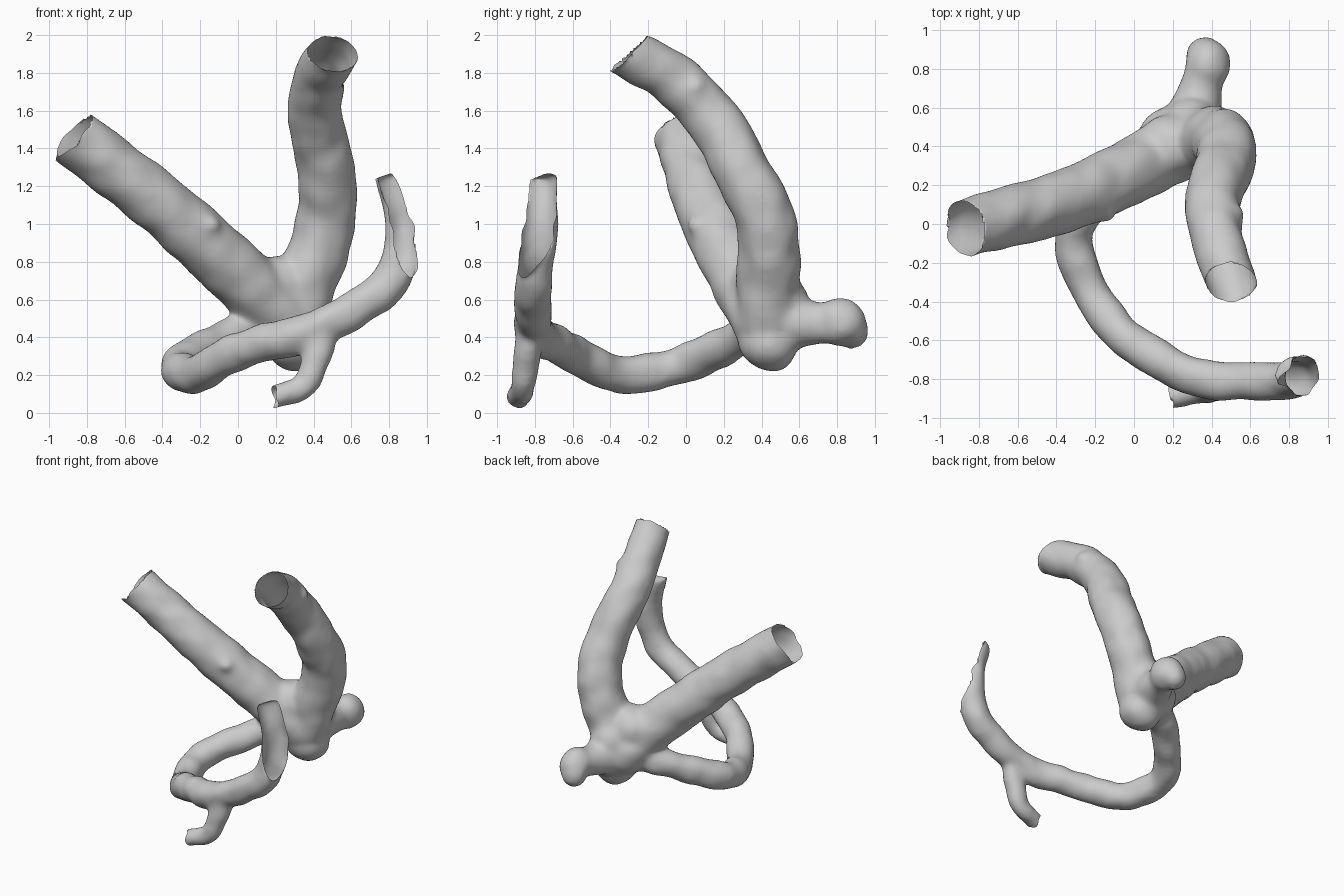
import bpy, bmesh
from mathutils import Vector, noise

if "Cube" in bpy.data.objects:
    bpy.data.objects.remove(bpy.data.objects["Cube"])

parts, ends = [], []


def spline(pts, n=7):
    """Catmull-Rom samples through the points."""
    p = [2 * pts[0] - pts[1]] + pts + [2 * pts[-1] - pts[-2]]
    out = []
    for a, b, c, d in zip(p, p[1:], p[2:], p[3:]):
        for i in range(n):
            t = i / n
            out.append((2 * b + (c - a) * t + (2 * a - 5 * b + 4 * c - d) * t * t
                        + (3 * b - a - 3 * c + d) * t ** 3) / 2)
    return out + [p[-2]]


def tube(name, r0, r1, *pts, opened=True, tilt=None):
    """Tapered tube; its first point is an open end, cut square unless tilted."""
    path = spline([Vector(q) for q in pts])
    if opened:
        out = (path[0] - path[1]).normalized()
        cut = Vector(tilt).normalized() if tilt else out
        ends.append((path[0], cut, r0 * 2.1))
        path.insert(0, path[0] + out * r0)
    cu = bpy.data.curves.new(name, 'CURVE')
    cu.dimensions = '3D'
    cu.bevel_depth = 1
    cu.bevel_resolution = 6
    cu.use_fill_caps = True
    s = cu.splines.new('POLY')
    s.points.add(len(path) - 1)
    for i, (q, v) in enumerate(zip(s.points, path)):
        q.co = (*v, 1)
        q.radius = r0 + (r1 - r0) * i / (len(path) - 1)
    ob = bpy.data.objects.new(name, cu)
    bpy.context.collection.objects.link(ob)
    parts.append(ob)


def ball(name, r, *loc, stretch=1):
    bpy.ops.mesh.primitive_uv_sphere_add(segments=24, ring_count=16, radius=r, location=loc)
    ob = bpy.context.object
    ob.name = name
    ob.scale.x = stretch
    parts.append(ob)


# wide left branch
tube("left_branch", .147, .175, (-.87, -.02, 1.46), (-.3, .14, 1.01), (.27, .42, .48))
# tall branch curving forward
tube("tall_branch", .128, .168, (.5, -.305, 1.9), (.43, -.08, 1.78), (.41, .14, 1.56),
     (.47, .31, 1.26), (.455, .43, .97), (.29, .43, .48), tilt=(.05, -.68, .72))
# small downward twig
tube("twig", .06, .08, (.2, -.885, .085), (.35, -.86, .14), (.42, -.84, .3), (.46, -.82, .45))
# thin branch looping round to the front, cut at a slant
tube("loop_branch", .098, .1, (.81, -.78, 1.27), (.875, -.78, .97), (.77, -.81, .65),
     (.37, -.8, .43), (.13, -.7, .37), (-.08, -.55, .29), (-.2, -.39, .21), (-.285, -.2, .21),
     (-.29, .02, .27), (0, .33, .42), (.2, .4, .46), opened=False)
ends.append((Vector((.85, -.79, 1.01)), Vector((.79, -.55, .28)).normalized(), .38))
# bulb at the back and hub lobes
tube("back_neck", .09, .15, (.38, .82, .48), (.29, .5, .47), opened=False)
ball("bulb", .125, .385, .82, .48, stretch=.9)
ball("bulb_tip", .09, .36, .875, .43)
ball("hub", .19, .24, .43, .5, stretch=1.15)
ball("hub_lobe", .155, .3, .44, .375)
ball("hub_rear", .15, .3, .5, .58)
ball("crotch", .17, .2, .4, .66)
# little spurs
ball("spur_left", .045, -.14, .055, .99)
ball("spur_tall", .05, .52, .05, 1.73)

# fuse all parts into one skin
bpy.ops.object.select_all(action='DESELECT')
for ob in parts:
    ob.select_set(True)
bpy.context.view_layer.objects.active = parts[-1]
bpy.ops.object.convert(target='MESH')
bpy.context.view_layer.objects.active = parts[-1]
bpy.ops.object.join()
ob = bpy.context.object
ob.name = "branching_vessel"
bpy.ops.object.transform_apply(location=True, rotation=True, scale=True)
m = ob.modifiers.new("fuse", 'REMESH')
m.mode = 'VOXEL'
m.voxel_size = .018
m = ob.modifiers.new("soften", 'SMOOTH')
m.factor = .5
m.iterations = 20
bpy.ops.object.convert(target='MESH')
ob = bpy.context.object

bm = bmesh.new()
bm.from_mesh(ob.data)

# slight organic unevenness
bm.normal_update()
for v in bm.verts:
    v.co += v.normal * .012 * (noise.noise(v.co * 7) + .3)

# open the vessel ends and fray their rims
for c, n, reach in ends:
    near = [f for f in bm.faces if (f.calc_center_median() - c).length < reach]
    geom = set(near)
    for f in near:
        geom.update(f.edges)
        geom.update(f.verts)
    bmesh.ops.bisect_plane(bm, geom=list(geom), plane_co=c, plane_no=n)
    gone = [f for f in bm.faces if (f.calc_center_median() - c).dot(n) > 0
            and (f.calc_center_median() - c).length < reach]
    bmesh.ops.delete(bm, geom=gone, context='FACES')
    for v in bm.verts:
        if v.is_boundary and (v.co - c).length < reach:
            v.co += n * .035 * noise.noise(v.co * 11)

# keep only the main skin
islands, seen = [], set()
for f in bm.faces:
    if f in seen:
        continue
    stack, isle = [f], []
    seen.add(f)
    while stack:
        g = stack.pop()
        isle.append(g)
        for h in (h for e in g.edges for h in e.link_faces):
            if h not in seen:
                seen.add(h)
                stack.append(h)
    islands.append(isle)
islands.sort(key=len)
for isle in islands[:-1]:
    bmesh.ops.delete(bm, geom=isle, context='FACES')

bm.to_mesh(ob.data)
bm.free()
bpy.ops.object.shade_smooth()
